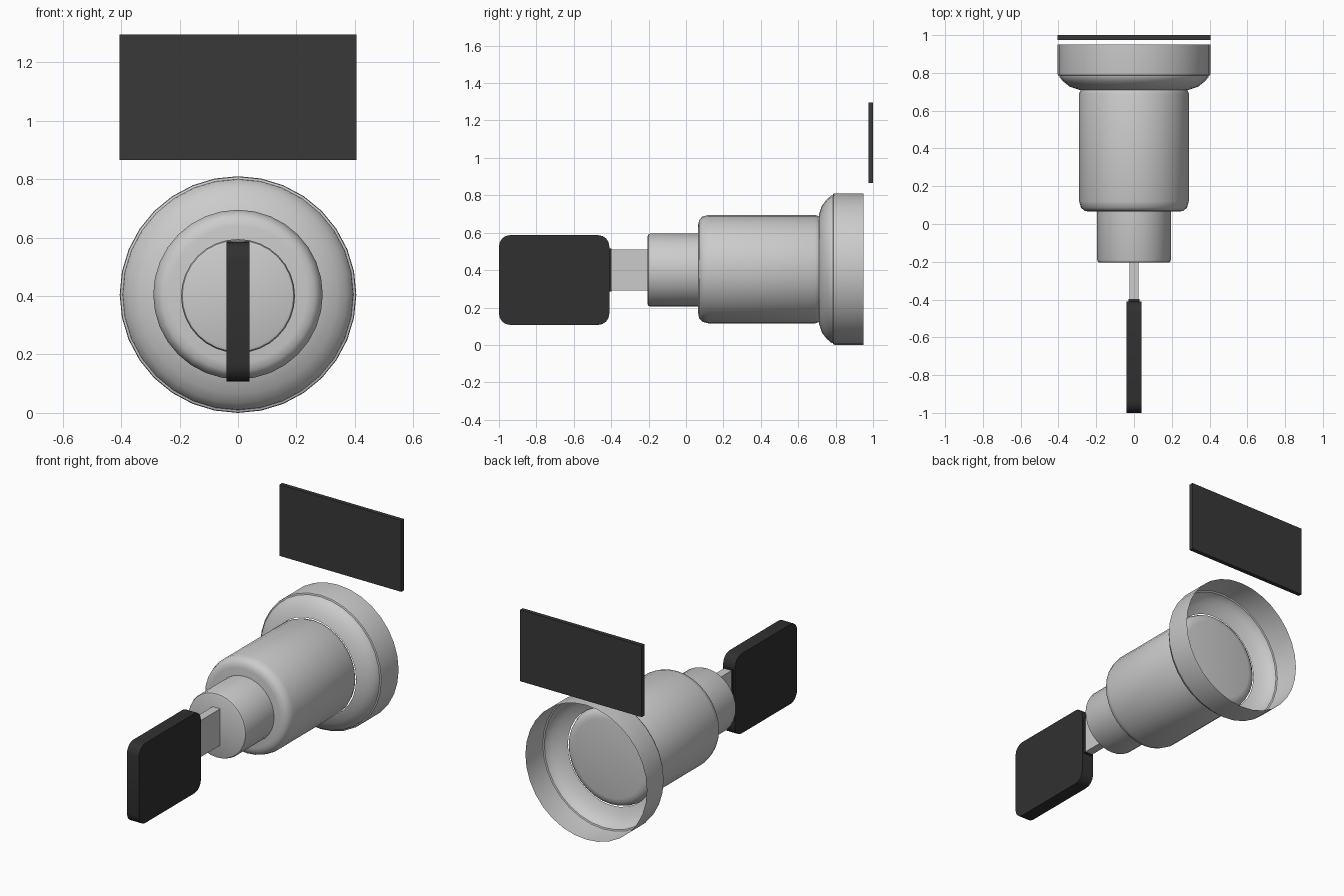
import bpy, bmesh, math

if "Cube" in bpy.data.objects:
    bpy.data.objects.remove(bpy.data.objects["Cube"])

AXIS_Z = 0.405
SIDES = 32


def finish(name, bm, material=None, angle=35):
    bmesh.ops.recalc_face_normals(bm, faces=bm.faces)
    mesh = bpy.data.meshes.new(name)
    bm.to_mesh(mesh)
    bm.free()
    obj = bpy.data.objects.new(name, mesh)
    bpy.context.collection.objects.link(obj)
    if material:
        mesh.materials.append(material)
    bpy.ops.object.select_all(action='DESELECT')
    bpy.context.view_layer.objects.active = obj
    obj.select_set(True)
    bpy.ops.object.shade_smooth_by_angle(angle=math.radians(angle))
    return obj


def lathe(name, profile, z=AXIS_Z, caps=True):
    """Turn (radius, y) points about an axis along y."""
    bm = bmesh.new()
    rings = []
    for r, y in profile:
        angles = [2 * math.pi * i / SIDES for i in range(SIDES)]
        rings.append([bm.verts.new((r * math.cos(a), y, z + r * math.sin(a))) for a in angles])
    for a, b in zip(rings, rings[1:]):
        for i in range(SIDES):
            j = (i + 1) % SIDES
            bm.faces.new((a[i], a[j], b[j], b[i]))
    if caps:
        bm.faces.new(rings[0])
        bm.faces.new(rings[-1])
    return finish(name, bm)


def box(name, lo, hi, material=None, corner=0.0):
    """Box between two corners; corner rounds the edges running along x."""
    bm = bmesh.new()
    bmesh.ops.create_cube(bm, size=1)
    for v in bm.verts:
        v.co = [lo[k] + (v.co[k] + 0.5) * (hi[k] - lo[k]) for k in range(3)]
    if corner:
        edges = [e for e in bm.edges
                 if abs(e.verts[0].co.x - e.verts[1].co.x) > 1e-4]
        bmesh.ops.bevel(bm, geom=edges, offset=corner, segments=4,
                        profile=0.5, affect='EDGES')
    return finish(name, bm, material)


def colour(name, value):
    mat = bpy.data.materials.new(name)
    mat.diffuse_color = (value, value, value, 1)
    mat.use_nodes = True
    mat.node_tree.nodes["Principled BSDF"].inputs["Base Color"].default_value = mat.diffuse_color
    return mat


black = colour("black_plastic", 0.03)
charcoal = colour("charcoal", 0.04)

# Open flared rim at the back
lathe("flared_rim", [(0.29, 0.71), (0.34, 0.727), (0.372, 0.752), (0.393, 0.775),
                     (0.395, 0.785), (0.403, 0.788), (0.405, 0.80), (0.405, 0.95)],
      caps=False)

# Main barrel with rounded ends
lathe("lock_body", [(0.235, 0.065), (0.262, 0.07), (0.281, 0.087), (0.29, 0.12),
                    (0.29, 0.69), (0.281, 0.715), (0.262, 0.73), (0.235, 0.735)])

# Turning barrel that takes the key
lathe("lock_barrel", [(0.182, -0.205), (0.191, -0.201), (0.195, -0.19), (0.195, 0.10)],
      z=0.40)

# Key
box("key_blade", (-0.025, -0.42, 0.29), (0.025, -0.15, 0.51))
box("key_collar", (-0.03, -0.42, 0.285), (0.03, -0.398, 0.515), black)
box("key_head", (-0.04, -1.0, 0.107), (0.04, -0.41, 0.587), black, corner=0.06)

# Flat plate above the rim
box("label_plate", (-0.405, 0.975, 0.865), (0.405, 1.0, 1.295), charcoal)
